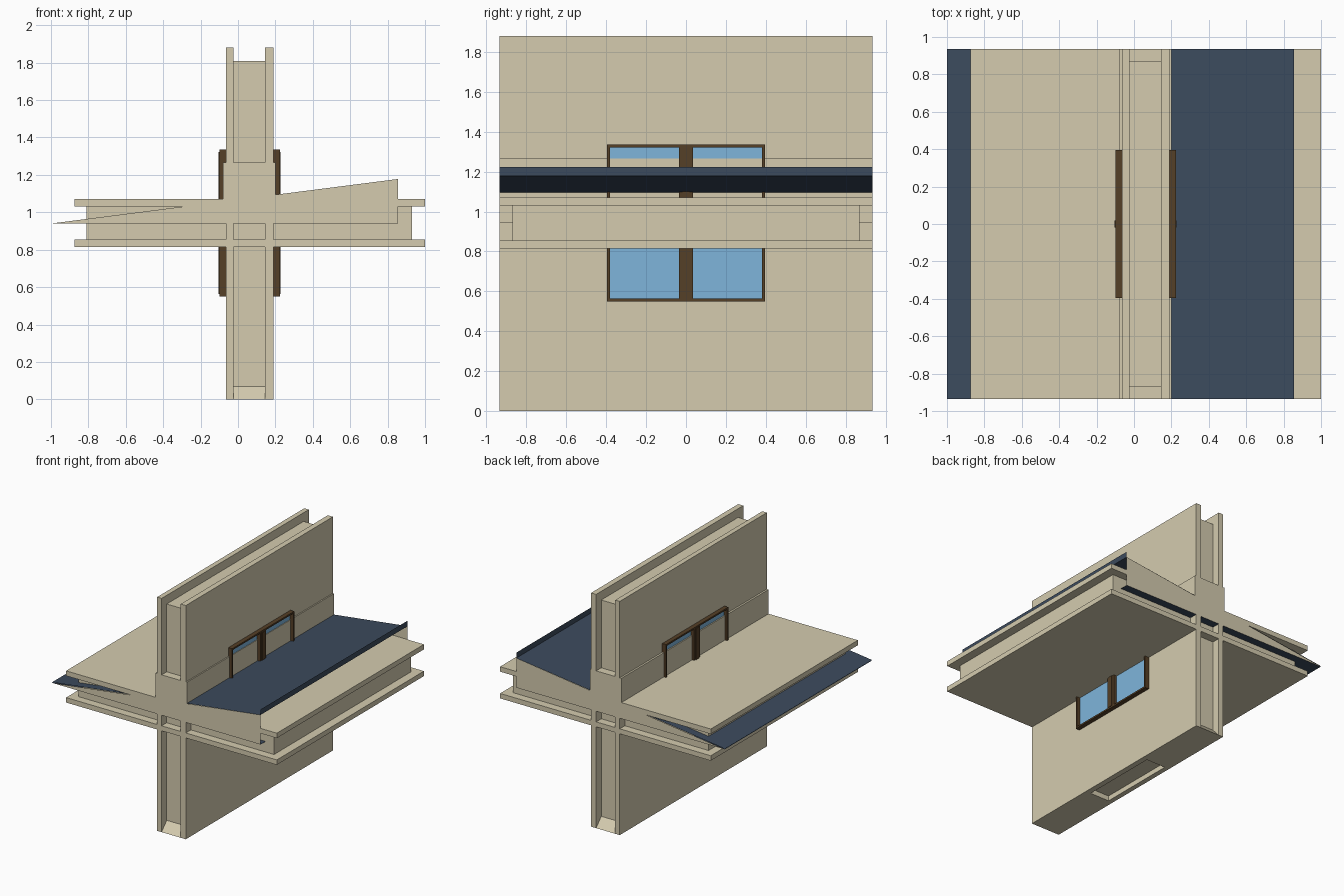
import bpy

if "Cube" in bpy.data.objects:
    bpy.data.objects.remove(bpy.data.objects["Cube"])

W = 0.935      # half width along y
CORE = 0.87    # half width of the recessed cores
MID = 0.0625   # wall centre line in x


def material(name, color):
    m = bpy.data.materials.new(name)
    m.diffuse_color = (*color, 1)
    m.use_nodes = True
    m.node_tree.nodes["Principled BSDF"].inputs["Base Color"].default_value = m.diffuse_color
    return m


PLASTER = material("plaster", (0.66, 0.60, 0.43))
NAVY = material("roof_navy", (0.045, 0.07, 0.11))
WOOD = material("dark_wood", (0.09, 0.05, 0.02))
GLASS = material("glass_blue", (0.21, 0.46, 0.71))


def mesh(name, verts, faces, mat):
    me = bpy.data.meshes.new(name)
    me.from_pydata(verts, [], faces)
    me.materials.append(mat)
    ob = bpy.data.objects.new(name, me)
    bpy.context.collection.objects.link(ob)
    return ob


def prism(name, profile, axis, a, b, mat):
    """Extrude a 2D profile along x (profile = y,z) or y (profile = x,z)."""
    n = len(profile)
    place = (lambda p, t: (t, *p)) if axis == "x" else (lambda p, t: (p[0], t, p[1]))
    verts = [place(p, t) for t in (a, b) for p in profile]
    faces = [list(range(n))[::-1], list(range(n, 2 * n))]
    faces += [[i, (i + 1) % n, (i + 1) % n + n, i + n] for i in range(n)]
    if axis == "y":
        faces = [f[::-1] for f in faces]
    return mesh(name, verts, faces, mat)


def box(name, x, y, z, mat):
    return prism(name, [(x[0], z[0]), (x[1], z[0]), (x[1], z[1]), (x[0], z[1])],
                 "y", y[0], y[1], mat)


# Vertical wall: two skins around a recessed core
for side, x in (("left", (-0.065, -0.025)), ("right", (0.145, 0.19))):
    box("wall_skin_" + side, x, (-W, W), (0, 1.88), PLASTER)
box("wall_core", (-0.025, 0.145), (-CORE, CORE), (0.07, 1.81), PLASTER)

# Wall foot with sloped ends and a shallow pocket underneath
prism("wall_foot", [(-W, 0), (-0.32, 0), (-0.32, 0.04), (0.32, 0.04), (0.32, 0),
                    (W, 0), (CORE, 0.07), (-CORE, 0.07)], "x", -0.025, 0.145, PLASTER)

# Horizontal slab: two skins around a recessed core
for side, z in (("lower", (0.815, 0.855)), ("upper", (1.03, 1.07))):
    box("slab_skin_" + side, (-0.875, 1.0), (-W, W), z, PLASTER)
box("slab_core", (-0.81, 0.93), (-CORE, CORE), (0.855, 1.03), PLASTER)

# Thicker wall band where wall, slab and roof meet
box("wall_band", (-0.08, 0.20), (-W, W), (0.942, 1.265), PLASTER)

# Roof: open-ended wedge made of thin sheets, with an upstand at the high edge
A, B, C, D = (-1.0, 0.945), (0.855, 1.178), (0.855, 0.94), (0.855, 1.222)


def sheet(name, p, q):
    mesh(name, [(p[0], -W, p[1]), (q[0], -W, q[1]), (q[0], W, q[1]), (p[0], W, p[1])],
         [(0, 1, 2, 3)], NAVY)


sheet("roof_slope", A, B)
sheet("roof_floor", C, (-1.0, 0.94))
sheet("roof_upstand", B, D)
for side, y in (("front", -W), ("back", W)):
    tri = [(p[0], y, p[1]) for p in ((-1.0, 0.94), C, B)]
    mesh("roof_gable_" + side, tri, [(0, 1, 2) if y < 0 else (2, 1, 0)], PLASTER)

# Windows: one on each side of the wall, mirrored about the wall centre
for side, s in (("right", 1), ("left", -1)):
    def part(name, d, y, z, mat):
        x = sorted(MID + s * v for v in d)
        box("window_" + name + "_" + side, x, y, z, mat)

    part("glass", (0.12, 0.133), (-0.385, 0.385), (0.56, 1.325), GLASS)
    frame = (0.12, 0.162)
    part("sill", frame, (-0.395, 0.395), (0.55, 0.563), WOOD)
    part("head", frame, (-0.395, 0.395), (1.322, 1.335), WOOD)
    part("jamb_front", frame, (-0.395, -0.382), (0.563, 1.322), WOOD)
    part("jamb_back", frame, (0.382, 0.395), (0.563, 1.322), WOOD)
    part("mullion", (0.12, 0.161), (-0.036, 0.036), (0.563, 1.322), WOOD)
    part("mullion_strip", (0.15, 0.166), (-0.018, 0.018), (0.563, 1.322), WOOD)
